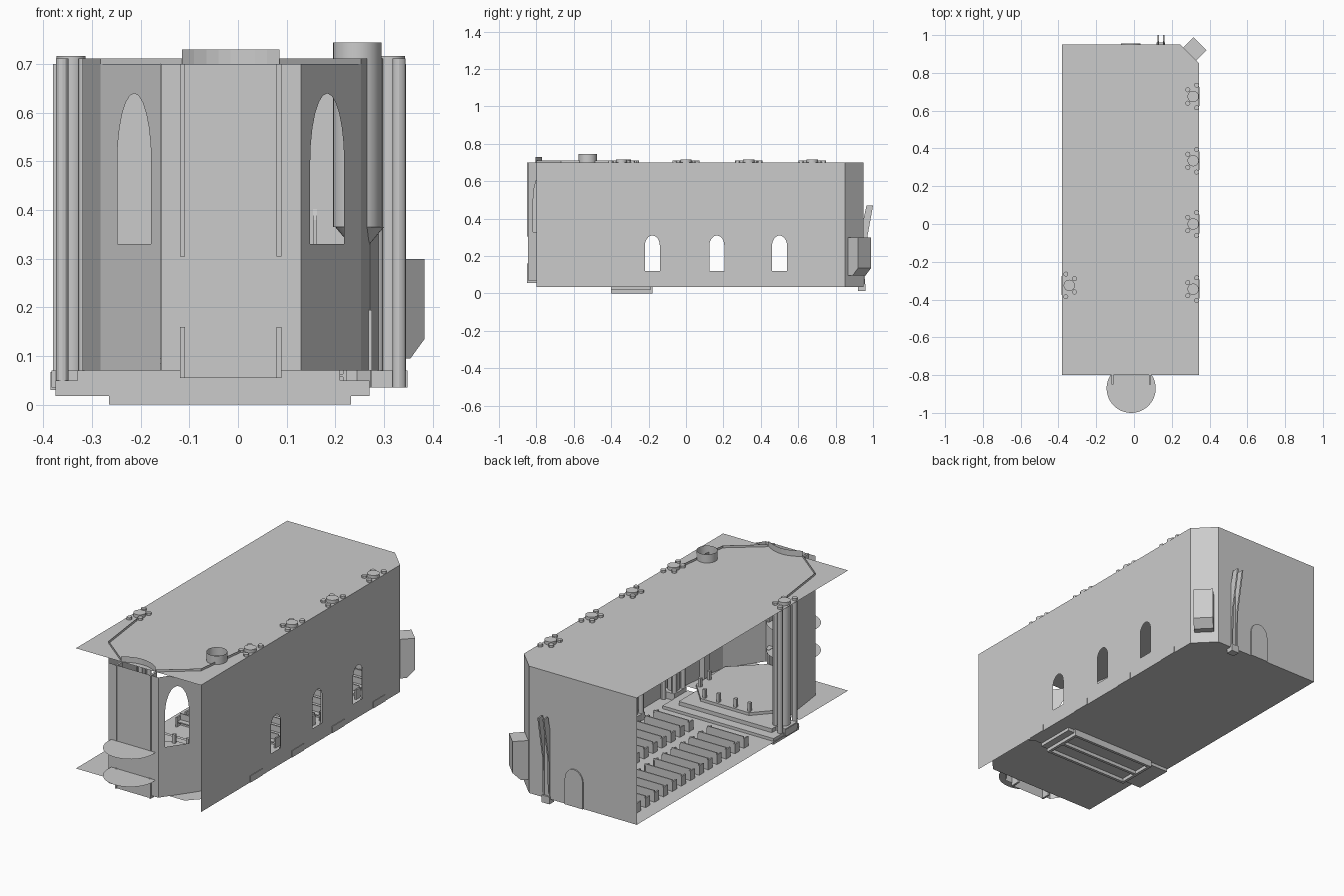
import bpy, bmesh, math
from mathutils import Vector, Matrix

cube = bpy.data.objects.get("Cube")
if cube:
    bpy.data.objects.remove(cube, do_unlink=True)

FLOOR, ROOF = 0.035, 0.70


def finish(name, bm):
    me = bpy.data.meshes.new(name)
    bm.to_mesh(me)
    bm.free()
    ob = bpy.data.objects.new(name, me)
    bpy.context.collection.objects.link(ob)
    return ob


def add_box(bm, x0, x1, y0, y1, z0, z1):
    m = Matrix.Translation(((x0 + x1) / 2, (y0 + y1) / 2, (z0 + z1) / 2))
    m = m @ Matrix.Diagonal((x1 - x0, y1 - y0, z1 - z0, 1))
    return bmesh.ops.create_cube(bm, size=1, matrix=m)


def add_column(bm, x, y, r, z0, z1, r2=None, caps=True, sides=16):
    m = Matrix.Translation((x, y, (z0 + z1) / 2))
    bmesh.ops.create_cone(bm, cap_ends=caps, segments=sides, radius1=r,
                          radius2=r if r2 is None else r2, depth=z1 - z0, matrix=m)


def box(name, *size):
    bm = bmesh.new()
    add_box(bm, *size)
    return finish(name, bm)


def sheet(name, pts, z):
    bm = bmesh.new()
    bm.faces.new([bm.verts.new((x, y, z)) for x, y in pts])
    return finish(name, bm)


def prism(name, profile, matrix, depth):
    """Extrude a closed profile along its local z."""
    bm = bmesh.new()
    f = bm.faces.new([bm.verts.new((u, v, -depth / 2)) for u, v in profile])
    new = bmesh.ops.extrude_face_region(bm, geom=[f])["geom"]
    bmesh.ops.translate(bm, vec=(0, 0, depth),
                        verts=[g for g in new if isinstance(g, bmesh.types.BMVert)])
    bmesh.ops.recalc_face_normals(bm, faces=bm.faces)
    bm.transform(matrix)
    return finish(name, bm)


def arch(centre, half, base, spring, top, steps=12):
    """Outline of an arched opening."""
    curve = [(centre + half * math.cos(math.pi * i / steps),
              spring + (top - spring) * math.sin(math.pi * i / steps))
             for i in range(steps + 1)]
    return [(centre - half, base), (centre + half, base)] + curve


def wall(name, p, q, z0, z1, holes=()):
    """Sheet wall between two plan points with openings."""
    p, q = Vector(p), Vector(q)
    length = (q - p).length
    d = (q - p) / length
    bm = bmesh.new()
    edges = []
    for loop in [[(0, z0), (length, z0), (length, z1), (0, z1)], *holes]:
        vs = [bm.verts.new((u, v, 0)) for u, v in loop]
        edges += [bm.edges.new((vs[i - 1], vs[i])) for i in range(len(vs))]
    bmesh.ops.triangle_fill(bm, use_beauty=True, use_dissolve=False,
                            edges=edges, normal=(0, 0, 1))
    for v in bm.verts:
        u, z = v.co.x, v.co.y
        v.co = (p.x + d.x * u, p.y + d.y * u, z)
    return finish(name, bm)


# Floor and flat roof
plan = [(-0.38, -0.8), (0.345, -0.8), (0.345, 0.85), (0.245, 0.95), (-0.38, 0.95)]
sheet("roof", plan, ROOF)
sheet("nave_floor", [(-0.38, -0.4), (0.345, -0.4)] + plan[2:], FLOOR)
sheet("chancel_floor", [(-0.38, -0.8), (0.25, -0.8), (0.345, -0.7),
                        (0.345, -0.4), (-0.38, -0.4)], 0.07)

# Outer walls
windows = [arch(y + 0.8, 0.04, 0.12, 0.255, 0.31) for y in (-0.18, 0.165, 0.5)]
wall("right_wall", (0.345, -0.8), (0.345, 0.85), FLOOR, ROOF, windows)
wall("corner_wall", (0.345, 0.85), (0.245, 0.95), FLOOR, ROOF)
wall("back_wall", (0.245, 0.95), (-0.38, 0.95), FLOOR, ROOF)

# Chancel walls, mirrored about the chancel axis
AXIS = -0.015
wall("apse_wall", (-0.158, -0.845), (0.13, -0.845), 0.07, ROOF)
for side, label in ((-1, "right"), (1, "left")):
    a = (AXIS - side * 0.144, -0.845)
    b = (AXIS - side * 0.268, -0.667)
    c = (AXIS - side * 0.305, -0.38)
    wall(label + "_apse_panel", a, b, 0.07, ROOF,
         [arch(0.095, 0.061, 0.33, 0.5, 0.64)])
    wall(label + "_chancel_wall", b, c, 0.07, 0.712)
    wall(label + "_cornice", (AXIS - side * 0.1, -0.8), b, ROOF, 0.712)
    x = AXIS - side * 0.099
    box(label + "_upper_rib", x - 0.005, x + 0.005, -0.85, -0.8, 0.305, ROOF)
    box(label + "_lower_rib", x - 0.005, x + 0.005, -0.85, -0.8, 0.055, 0.16)
wall("apse_sill", (-0.115, -0.845), (0.085, -0.845), 0.055, 0.07)

# Round shelves in front of the apse
for z, label in ((0.158, "lower_shelf"), (0.303, "upper_shelf")):
    bm = bmesh.new()
    bmesh.ops.create_circle(bm, cap_ends=True, segments=48, radius=0.13,
                            matrix=Matrix.Translation((AXIS, -0.87, z)))
    finish(label, bm)

# Curved crest above the apse
bm = bmesh.new()
last = None
for i in range(9):
    t = i / 4 - 1
    pair = [bm.verts.new((AXIS + 0.1 * t, -0.805 + 0.035 * (1 - t * t), z))
            for z in (ROOF, 0.73)]
    if last:
        bm.faces.new((last[0], pair[0], pair[1], last[1]))
    last = pair
finish("apse_crest", bm)

# Clustered columns
clusters = [("right_columns_%d" % (i + 1), 0.313, y, 1)
            for i, y in enumerate((-0.345, 0, 0.335, 0.675))]
clusters.append(("left_columns", -0.343, -0.325, -1))
for name, x, y, s in clusters:
    bm = bmesh.new()
    add_column(bm, x, y, 0.03, FLOOR, 0.717)
    for dx, dy in ((0.018, 0.06), (0.018, -0.06), (-0.028, 0.035), (-0.028, -0.035)):
        add_column(bm, x + s * dx, y + dy, 0.013, FLOOR, 0.712, sides=12)
    add_box(bm, x - 0.04, x + 0.035, y - 0.05, y + 0.05, FLOOR, 0.07)
    ob = finish(name, bm)
    bpy.context.view_layer.objects.active = ob
    ob.select_set(True)
    bpy.ops.object.shade_smooth_by_angle()
    ob.select_set(False)

# Hanging canopy with its small figure below
bm = bmesh.new()
add_column(bm, 0.245, -0.525, 0.05, 0.365, 0.745, caps=False, sides=24)
add_column(bm, 0.25, -0.525, 0.012, 0.32, 0.365, r2=0.05, caps=False, sides=24)
canopy = finish("canopy", bm)
bpy.context.view_layer.objects.active = canopy
canopy.select_set(True)
bpy.ops.object.shade_smooth_by_angle()
canopy.select_set(False)
box("canopy_stem", 0.255, 0.272, -0.535, -0.515, 0.19, 0.33)
box("canopy_pedestal", 0.245, 0.275, -0.545, -0.505, 0.07, 0.195)

# Steps, raised platform and its rail posts
box("lower_step", -0.375, 0.27, -0.4, -0.19, 0.018, 0.05)
box("upper_step", -0.33, 0.21, -0.4, -0.24, 0.05, 0.07)
half = [(0.1, -0.8), (0.25, -0.66), (0.25, -0.42), (0.14, -0.3)]
outline = [(AXIS + x, y) for x, y in half]
outline += [(AXIS - x, y) for x, y in reversed(half)]
prism("platform", outline, Matrix.Translation((0, 0, 0.0775)), 0.015)
bm = bmesh.new()
for x, y in ((0.23, -0.5), (0.22, -0.41), (0.13, -0.32), (0.05, -0.32)):
    for s in (-1, 1):
        px = AXIS + s * x
        add_box(bm, px - 0.008, px + 0.008, y - 0.008, y + 0.008, 0.085, 0.13)
finish("rail_posts", bm)

# Open frame under the steps
bm = bmesh.new()
for x in (-0.265, 0.217):
    add_box(bm, x, x + 0.015, -0.4, -0.18, 0, FLOOR)
for y in (-0.4, -0.3, -0.195):
    add_box(bm, -0.265, 0.232, y, y + 0.015, 0, FLOOR)
finish("under_frame", bm)

# Two rows of pews
for x0, x1, label in ((-0.3, -0.09, "left_pews"), (0.02, 0.22, "right_pews")):
    bm = bmesh.new()
    for i in range(13):
        y = -0.08 + i * 0.074
        add_box(bm, x0, x1, y, y + 0.03, 0.057, 0.063)
        add_box(bm, x0, x1, y + 0.027, y + 0.033, FLOOR, 0.095)
        for x in (x0, x1):
            add_box(bm, x - 0.004, x + 0.004, y - 0.003, y + 0.034, FLOOR, 0.085)
    finish(label, bm)

# Booth on the cut corner, its underside sloping outward
out = Matrix.Translation((0.295, 0.9, 0)) @ Matrix.Rotation(math.radians(45), 4, "Z")
stand = out @ Matrix.Rotation(math.radians(90), 4, "X")
prism("corner_booth", [(-0.01, 0.095), (0.035, 0.095), (0.076, 0.135),
                       (0.076, 0.3), (-0.01, 0.3)], stand, 0.098)

# Back door and the tall fins beside it
upright = Matrix.Rotation(math.radians(90), 4, "X")
prism("back_door", arch(-0.018, 0.052, FLOOR, 0.17, 0.23),
      Matrix.Translation((0, 0.952, 0)) @ upright, 0.008)
sideways = Matrix(((0, 0, 1, 0), (1, 0, 0, 0), (0, 1, 0, 0), (0, 0, 0, 1)))
for x, label in ((0.128, "left_fin"), (0.158, "right_fin")):
    prism(label, [(0.945, 0.05), (0.955, 0.05), (0.96, 0.25), (1.0, 0.47),
                  (0.965, 0.47), (0.945, 0.38)],
          Matrix.Translation((x, 0, 0)) @ sideways, 0.008)
box("fin_base", 0.12, 0.165, 0.92, 0.96, 0.012, 0.05)
box("left_plinth", -0.385, -0.26, -0.37, -0.28, 0.03, 0.067)
